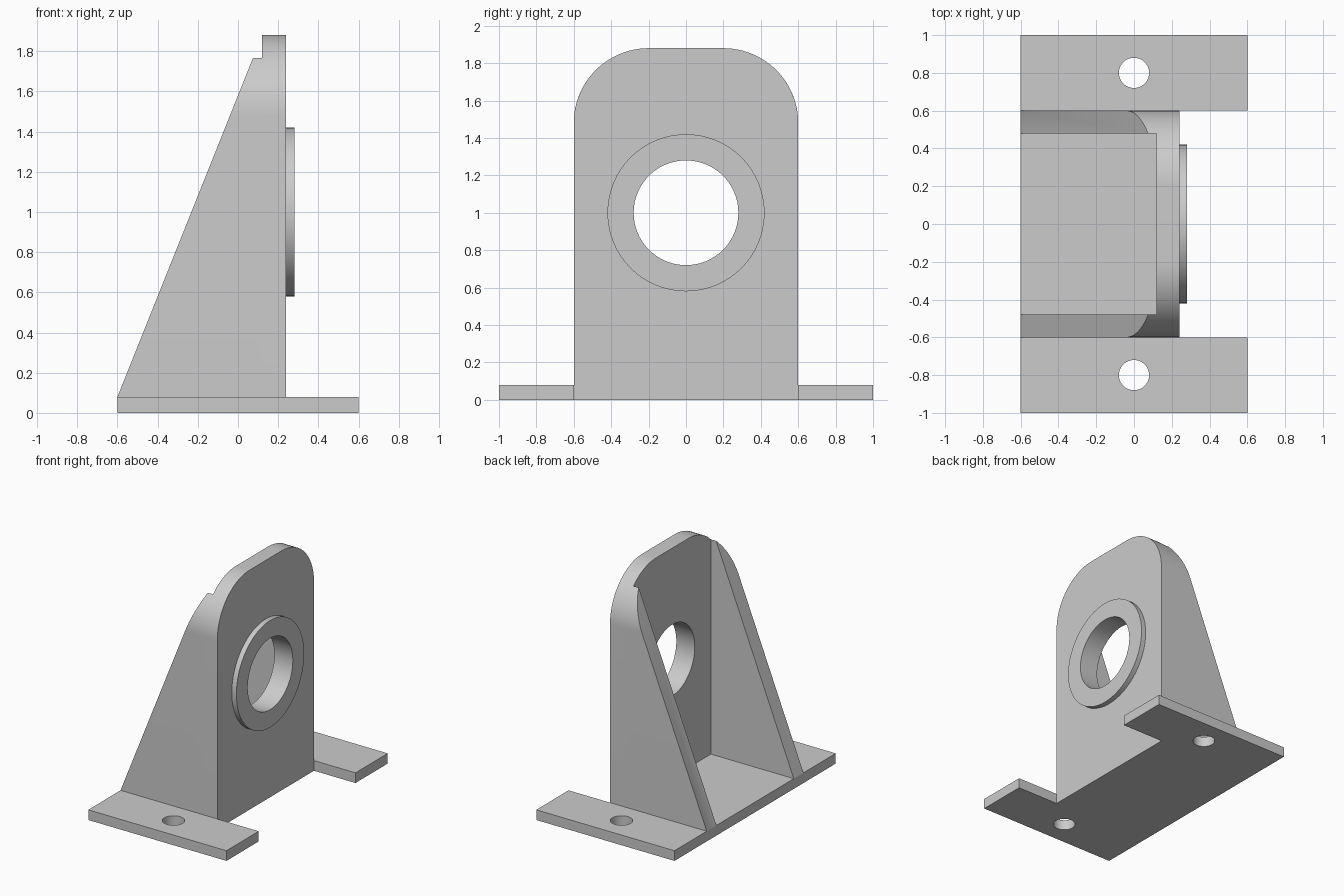
import bpy, bmesh, math
from mathutils import Vector

cube = bpy.data.objects.get("Cube")
if cube:
    bpy.data.objects.remove(cube, do_unlink=True)

grey = bpy.data.materials.new("light_grey")
grey.use_nodes = True
colour = (0.6, 0.6, 0.6, 1)
grey.diffuse_color = colour
grey.node_tree.nodes["Principled BSDF"].inputs["Base Color"].default_value = colour


def arc(cu, cv, r, start=0, end=360, n=64):
    """Points on an arc; a full turn leaves out the repeated end point."""
    count = n if end - start == 360 else n + 1
    angles = [math.radians(start + (end - start) * i / n) for i in range(count)]
    return [(cu + r * math.cos(a), cv + r * math.sin(a)) for a in angles]


def prism(name, loops, low, high, axis, cut=None):
    """Extrude an outline with holes along an axis, with an optional plane cut."""
    along_x = axis == "x"
    bm = bmesh.new()
    for loop in loops:
        vs = [bm.verts.new((low, u, v) if along_x else (u, v, low)) for u, v in loop]
        for a, b in zip(vs, vs[1:] + vs[:1]):
            bm.edges.new((a, b))
    normal = Vector((1, 0, 0)) if along_x else Vector((0, 0, 1))
    bmesh.ops.triangle_fill(bm, edges=bm.edges[:], use_beauty=True, normal=normal)
    new = bmesh.ops.extrude_face_region(bm, geom=bm.faces[:], use_keep_orig=True)
    moved = [g for g in new["geom"] if isinstance(g, bmesh.types.BMVert)]
    bmesh.ops.translate(bm, verts=moved, vec=normal * (high - low))
    if cut:
        bmesh.ops.bisect_plane(bm, geom=bm.verts[:] + bm.edges[:] + bm.faces[:],
                               plane_co=cut[0], plane_no=cut[1], clear_outer=True)
        rim = [e for e in bm.edges if e.is_boundary]
        bmesh.ops.holes_fill(bm, edges=rim, sides=0)
    bmesh.ops.recalc_face_normals(bm, faces=bm.faces[:])
    mesh = bpy.data.meshes.new(name)
    bm.to_mesh(mesh)
    bm.free()
    mesh.materials.append(grey)
    obj = bpy.data.objects.new(name, mesh)
    bpy.context.collection.objects.link(obj)
    bpy.ops.object.select_all(action="DESELECT")
    obj.select_set(True)
    bpy.context.view_layer.objects.active = obj
    bpy.ops.object.shade_smooth_by_angle(angle=math.radians(30))
    return obj


BASE, TOP, HALF, RADIUS = 0.08, 1.88, 0.6, 0.4
INNER = 0.48            # inner face of the side ribs
FRONT, BACK = 0.24, 0.12  # faces of the upright plate
BORE = arc(0, 1, 0.28)

# Base plate with two feet and a bolt hole in each
base = [(-0.6, -1), (0.6, -1), (0.6, -HALF), (FRONT, -HALF),
        (FRONT, HALF), (0.6, HALF), (0.6, 1), (-0.6, 1)]
prism("base_plate", [base, arc(0, 0.8, 0.08), arc(0, -0.8, 0.08)], 0, BASE, "z")

# Upright plate with rounded top corners and a bore
shoulder = HALF - RADIUS
upright = [(-HALF, BASE), (HALF, BASE)]
upright += arc(shoulder, TOP - RADIUS, RADIUS, 0, 90, 24)
upright += arc(-shoulder, TOP - RADIUS, RADIUS, 90, 180, 24)
prism("upright_plate", [upright, BORE], BACK, FRONT, "x")

# Raised ring around the bore
prism("bearing_ring", [arc(0, 1, 0.42), BORE], FRONT, 0.28, "x")

# Side ribs follow the rounded outline and are cut by the back slope
limit = math.degrees(math.acos((INNER - shoulder) / RADIUS))
slope = (Vector((-0.6, 0, BASE)), Vector((BASE - TOP, 0, BACK + 0.6)))
for side, label in ((1, "back"), (-1, "front")):
    rib = [(INNER, BASE), (HALF, BASE)]
    rib += arc(shoulder, TOP - RADIUS, RADIUS, 0, limit, 16)
    prism(label + "_rib", [[(side * y, z) for y, z in rib]], -0.6, BACK, "x", slope)
